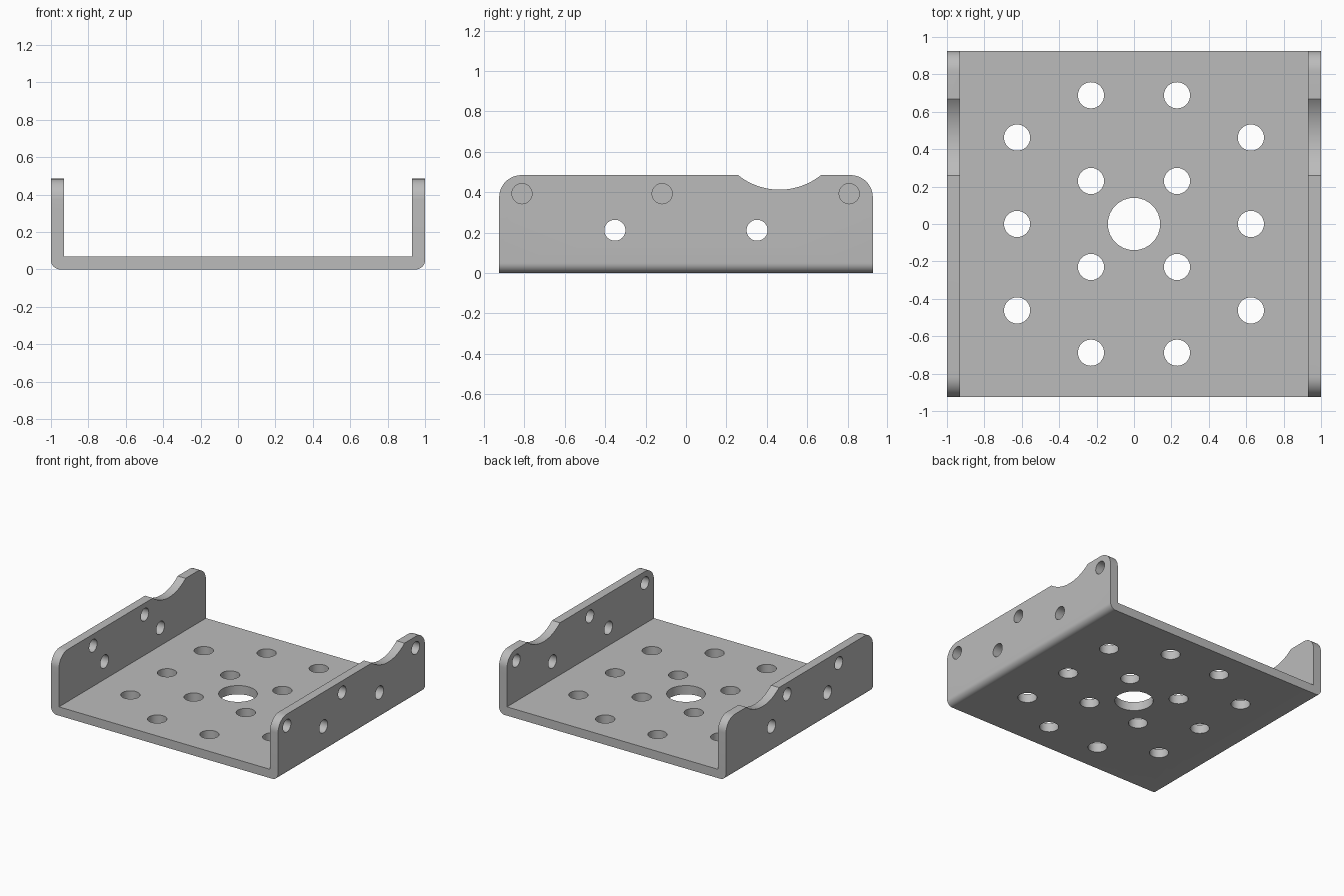
import bpy, bmesh, math
from mathutils import Matrix, Vector

cube = bpy.data.objects.get("Cube")
if cube:
    bpy.data.objects.remove(cube, do_unlink=True)

HALF_X, HALF_Y, TOP, THICK = 1.0, 0.925, 0.485, 0.07
BEND, CORNER = 0.05, 0.11

metal = bpy.data.materials.new("grey metal")
metal.use_nodes = True
GREY = (0.5, 0.5, 0.5, 1)
metal.diffuse_color = GREY
metal.node_tree.nodes["Principled BSDF"].inputs["Base Color"].default_value = GREY


def arc(cx, cy, r, start, end, steps=12):
    """Points along an arc, angles in degrees."""
    angles = [math.radians(start + (end - start) * i / steps) for i in range(steps + 1)]
    return [(cx + r * math.cos(a), cy + r * math.sin(a)) for a in angles]


def prism(name, points, axis, low, high):
    """Extrude a closed 2D outline along the x, y or z axis."""
    place = {"x": lambda u, v, w: (w, u, v),
             "y": lambda u, v, w: (u, w, v),
             "z": lambda u, v, w: (u, v, w)}[axis]
    bm = bmesh.new()
    face = bm.faces.new([bm.verts.new(place(u, v, low)) for u, v in points])
    moved = bmesh.ops.extrude_face_region(bm, geom=[face])["geom"]
    shift = Vector(place(0, 0, high - low))
    bmesh.ops.translate(bm, vec=shift, verts=[g for g in moved if isinstance(g, bmesh.types.BMVert)])
    bmesh.ops.recalc_face_normals(bm, faces=bm.faces)
    mesh = bpy.data.meshes.new(name)
    bm.to_mesh(mesh)
    bm.free()
    obj = bpy.data.objects.new(name, mesh)
    bpy.context.collection.objects.link(obj)
    return obj


def hole(u, v, r, axis, low, high):
    return prism("hole_cutter", arc(u, v, r, 0, 360 * 31 / 32, 31), axis, low, high)


# U-shaped section with rounded outer bends
inner = HALF_X - THICK
section = ([(inner, THICK), (inner, TOP), (HALF_X, TOP)]
           + arc(HALF_X - BEND, BEND, BEND, 0, -90, 8)
           + arc(BEND - HALF_X, BEND, BEND, -90, -180, 8)
           + [(-HALF_X, TOP), (-inner, TOP), (-inner, THICK)])
bracket = prism("channel_bracket", section, "y", -HALF_Y, HALF_Y)

# Side outline: rounded upper corners and a shallow scoop near the back
scoop_y, scoop_half, scoop_depth = 0.463, 0.205, 0.072
scoop_r = (scoop_half ** 2 + scoop_depth ** 2) / (2 * scoop_depth)
spread = math.degrees(math.asin(scoop_half / scoop_r))
outline = ([(-HALF_Y, -0.1), (HALF_Y, -0.1)]
           + arc(HALF_Y - CORNER, TOP - CORNER, CORNER, 0, 90)
           + arc(scoop_y, TOP - scoop_depth + scoop_r, scoop_r, -90 + spread, -90 - spread, 24)
           + arc(CORNER - HALF_Y, TOP - CORNER, CORNER, 90, 180))
side_cutter = prism("side_cutter", outline, "x", -1.2, 1.2)

# Floor holes: large centre hole and the ring of small ones
floor_spots = [(s * 0.23, y) for s in (-1, 1) for y in (-0.688, -0.23, 0.23, 0.688)]
floor_spots += [(s * 0.625, y) for s in (-1, 1) for y in (-0.462, 0, 0.462)]
holes = [hole(x, y, 0.07, "z", -0.1, 0.2) for x, y in floor_spots]
holes.append(hole(0, 0, 0.14, "z", -0.1, 0.2))

# Wall holes: lower pair through both walls, upper ones differ per wall
for y in (-0.352, 0.352):
    holes.append(hole(y, 0.212, 0.052, "x", -1.2, 1.2))
for y in (-0.812, -0.118, 0.808):
    holes.append(hole(y, 0.393, 0.05, "x", 0.8, 1.2))
for y in (-0.495, 0.155):
    holes.append(hole(y, 0.393, 0.05, "x", -1.2, -0.8))

# Cut the bracket
cutters = bpy.data.collections.new("cutters")
for obj in holes:
    cutters.objects.link(obj)
trim = bracket.modifiers.new("side trim", "BOOLEAN")
trim.operation, trim.solver, trim.object = "INTERSECT", "EXACT", side_cutter
drill = bracket.modifiers.new("drill", "BOOLEAN")
drill.operation, drill.solver = "DIFFERENCE", "EXACT"
drill.operand_type, drill.collection = "COLLECTION", cutters

# Bake the cuts and remove the cutters
bpy.context.view_layer.update()
graph = bpy.context.evaluated_depsgraph_get()
baked = bpy.data.meshes.new_from_object(bracket.evaluated_get(graph))
bracket.modifiers.clear()
bracket.data = baked
for obj in holes + [side_cutter]:
    bpy.data.objects.remove(obj, do_unlink=True)
bpy.data.collections.remove(cutters)

# Finish: one colour, smooth bends and bores with sharp edges
baked.materials.clear()
baked.materials.append(metal)
bpy.ops.object.select_all(action="DESELECT")
bracket.select_set(True)
bpy.context.view_layer.objects.active = bracket
bpy.ops.object.shade_smooth_by_angle(angle=math.radians(30))
